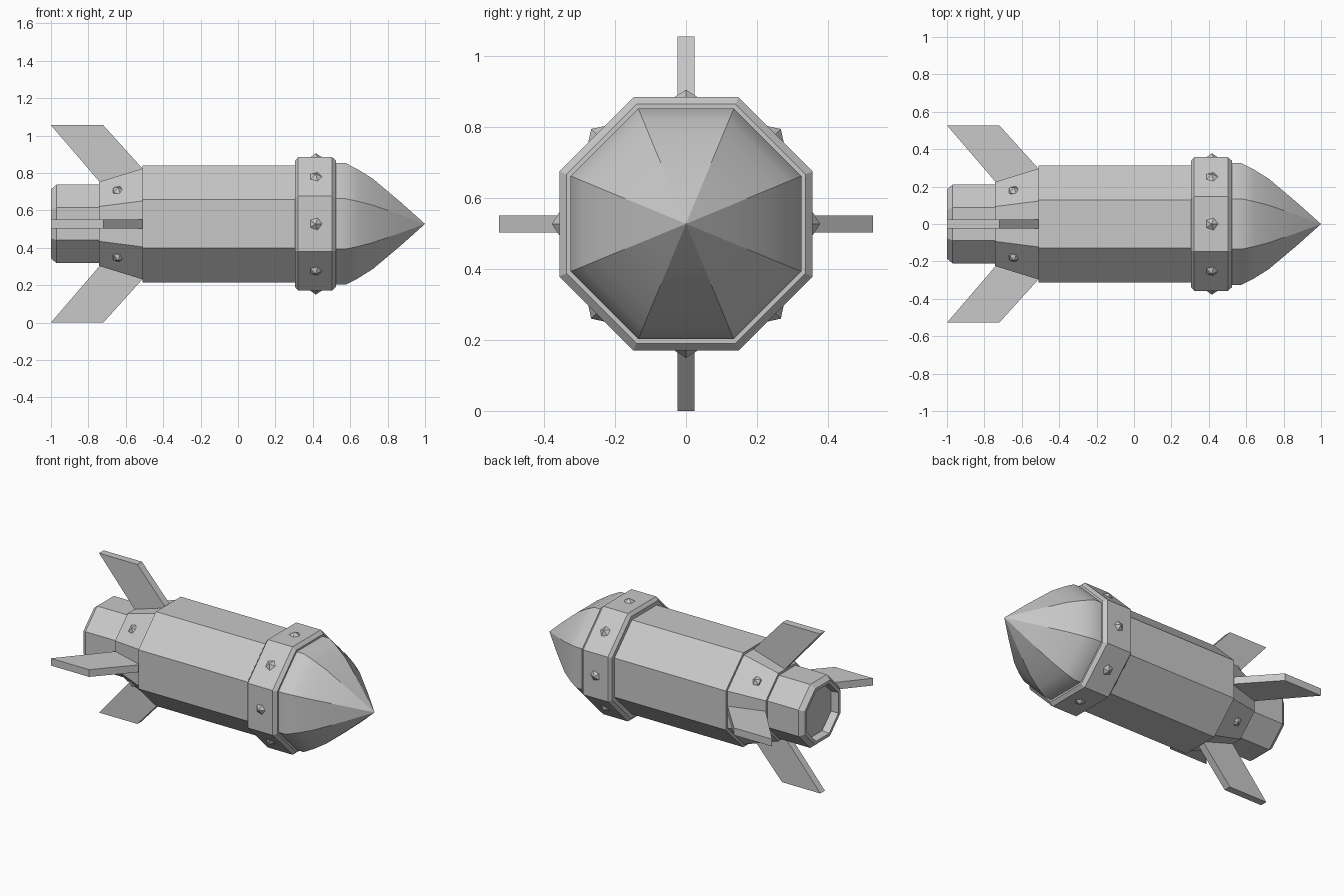
import bpy, bmesh, math
from mathutils import Matrix, Vector

cube = bpy.data.objects.get("Cube")
if cube:
    bpy.data.objects.remove(cube)

AXIS_Z = 0.5275
SIDES = 8

metal = bpy.data.materials.new("plain grey")
metal.use_nodes = True
grey = (0.58, 0.58, 0.58, 1)
metal.diffuse_color = grey
metal.node_tree.nodes["Principled BSDF"].inputs["Base Color"].default_value = grey


def finish(name, bm, smooth=False):
    """Turn a bmesh into an object lying on the rocket's axis."""
    bmesh.ops.recalc_face_normals(bm, faces=bm.faces)
    mesh = bpy.data.meshes.new(name)
    bm.to_mesh(mesh)
    bm.free()
    if smooth:
        mesh.shade_smooth()
        mesh.set_sharp_from_angle(angle=math.radians(31))
    mesh.materials.append(metal)
    obj = bpy.data.objects.new(name, mesh)
    obj.location.z = AXIS_Z
    bpy.context.collection.objects.link(obj)


def octagon_shell(name, profile, smooth=False):
    """Sweep (x, flat distance) pairs round the x axis with eight sides."""
    bm = bmesh.new()
    rings = []
    for x, flat in profile:
        if flat == 0:
            rings.append([bm.verts.new((x, 0, 0))] * SIDES)
            continue
        r = flat / math.cos(math.pi / SIDES)
        angles = [(i + 0.5) * math.tau / SIDES for i in range(SIDES)]
        rings.append([bm.verts.new((x, r * math.cos(a), r * math.sin(a))) for a in angles])
    for a, b in zip(rings, rings[1:]):
        for i in range(SIDES):
            j = (i + 1) % SIDES
            corners = list(dict.fromkeys((a[i], a[j], b[j], b[i])))
            bm.faces.new(corners)
    for ring in (rings[0], rings[-1]):
        if ring[0] != ring[1]:
            bm.faces.new(ring)
    finish(name, bm, smooth)


def rivet(name, x, distance, radius, angle):
    bm = bmesh.new()
    place = Matrix.Rotation(angle, 4, 'X') @ Matrix.Translation((x, 0, distance))
    bmesh.ops.create_icosphere(bm, subdivisions=1, radius=radius, matrix=place)
    finish(name, bm)


def fin(name, angle, half=0.024):
    outline = [(-1, AXIS_Z), (-0.72, AXIS_Z), (-0.51, 0.295), (-0.51, 0.2),
               (-0.74, 0.2), (-0.74, 0.225)]
    bm = bmesh.new()
    face = bm.faces.new([bm.verts.new((x, -half, z)) for x, z in outline])
    out = bmesh.ops.extrude_face_region(bm, geom=[face])
    moved = [v for v in out["geom"] if isinstance(v, bmesh.types.BMVert)]
    bmesh.ops.translate(bm, verts=moved, vec=Vector((0, 2 * half, 0)))
    bmesh.ops.rotate(bm, verts=bm.verts, matrix=Matrix.Rotation(angle, 3, 'X'))
    finish(name, bm)


# Hull, from tail to nose
octagon_shell("nozzle", [(-0.95, 0.16), (-1, 0.165), (-1, 0.185), (-0.97, 0.21), (-0.73, 0.21)])
octagon_shell("tail_cone", [(-0.742, 0.225), (-0.505, 0.298)])
octagon_shell("body", [(-0.51, 0.312), (0.32, 0.312)])
octagon_shell("collar", [(0.305, 0.337), (0.322, 0.357), (0.503, 0.357), (0.524, 0.337)])
octagon_shell("nose_cone", [(0.51, 0.325), (0.575, 0.325), (0.64, 0.292), (0.72, 0.242),
                            (0.87, 0.116), (1, 0)], smooth=True)

# Fins on the four axes, with tail rivets between them
for i in range(4):
    turn = i * math.pi / 2
    fin(f"fin_{i + 1}", turn)
    rivet(f"tail_rivet_{i + 1}", -0.64, 0.24, 0.036, turn + math.pi / 4)

# One rivet on every flat of the collar
for i in range(SIDES):
    rivet(f"collar_rivet_{i + 1}", 0.415, 0.34, 0.038, i * math.tau / SIDES)
